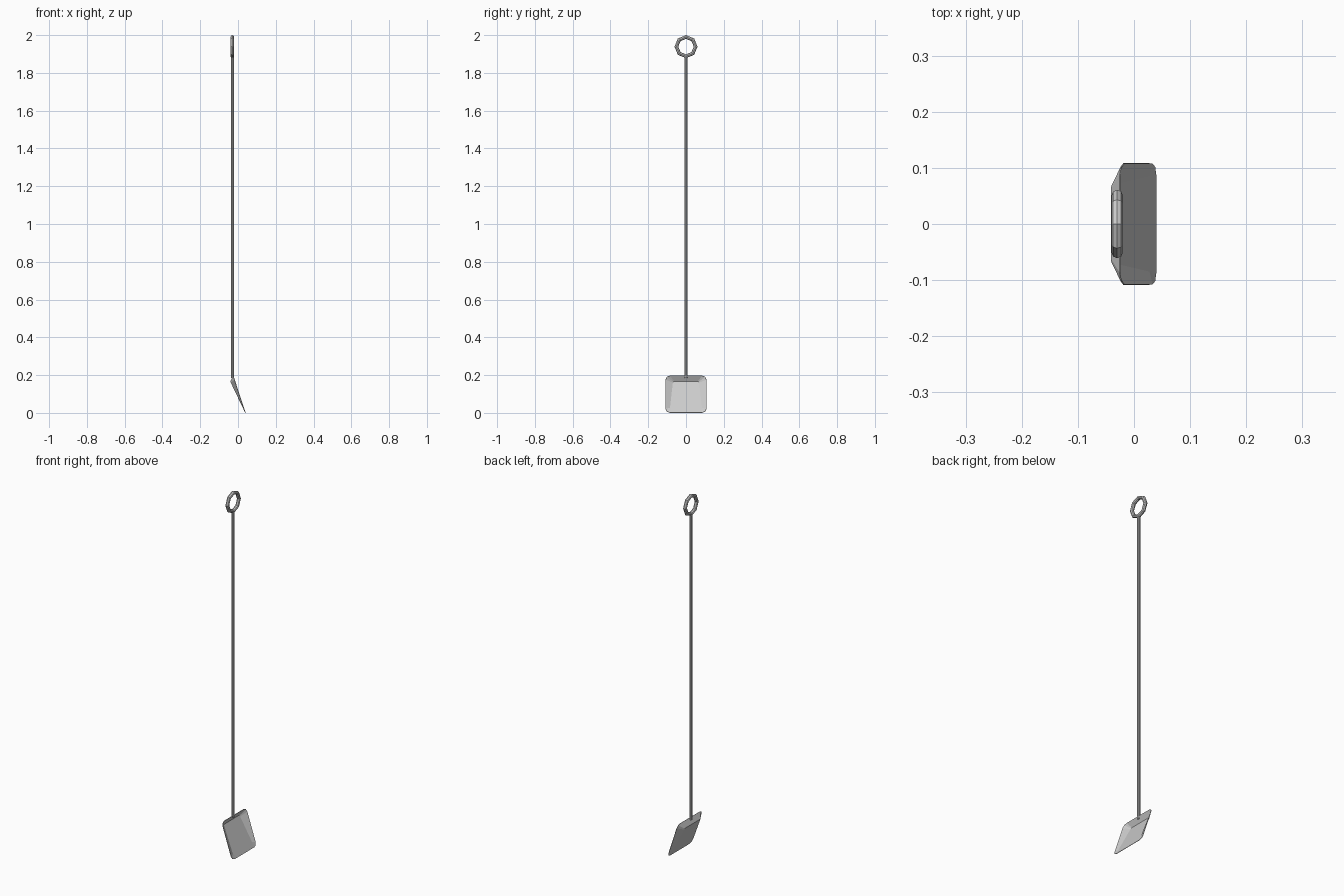
import bpy, bmesh, math
from mathutils import Vector

if "Cube" in bpy.data.objects:
    bpy.data.objects.remove(bpy.data.objects["Cube"])

# Blade frame: s runs down the tilted blade, depth runs out of its back
TOP, TIP = Vector((-0.025, 0, 0.197)), Vector((0.039, 0, 0.001))
DOWN = (TIP - TOP).normalized()
BACK = Vector((DOWN.z, 0, -DOWN.x))
LENGTH = (TIP - TOP).length
WALL = 0.024


def rounded_loop(bm, s0, s1, half_top, half_bottom, radius, depth, steps=2):
    """Rounded four-sided loop of vertices lying on the tilted blade."""
    verts = []
    corners = [(half_bottom - radius, s1 - radius, 0),
               (-half_bottom + radius, s1 - radius, 90),
               (-half_top + radius, s0 + radius, 180),
               (half_top - radius, s0 + radius, 270)]
    for y, s, start in corners:
        for i in range(steps + 1):
            a = math.radians(start + 90 * i / steps)
            ss = s + radius * math.sin(a)
            p = TOP + DOWN * ss + BACK * depth(ss)
            p.y = y + radius * math.cos(a)
            verts.append(bm.verts.new(p))
    return verts


# Blade: shallow pan, deepest at the handle and tapering to the tip
bm = bmesh.new()
rim = rounded_loop(bm, 0, LENGTH, 0.108, 0.108, 0.022, lambda s: 0)
floor = rounded_loop(bm, WALL, LENGTH - 0.02, 0.07, 0.085, 0.008,
                     lambda s: WALL * (LENGTH - s) / (LENGTH - WALL))
n = len(rim)
for i in range(n):
    j = (i + 1) % n
    bm.faces.new((rim[i], rim[j], floor[j], floor[i]))
bm.faces.new(floor)
bmesh.ops.recalc_face_normals(bm, faces=bm.faces)
mesh = bpy.data.meshes.new("blade")
bm.to_mesh(mesh)
bm.free()
blade = bpy.data.objects.new("blade", mesh)
bpy.context.collection.objects.link(blade)
thick = blade.modifiers.new("thickness", 'SOLIDIFY')
thick.thickness = 0.002
thick.offset = 0

# Handle: long thin rod
z0, z1 = 0.184, 1.89
bpy.ops.mesh.primitive_cylinder_add(vertices=8, radius=0.0075, depth=z1 - z0,
                                    location=(-0.03, 0, (z0 + z1) / 2))
bpy.context.object.name = "handle"

# Hanging ring: octagonal loop facing sideways
bpy.ops.mesh.primitive_torus_add(major_segments=8, minor_segments=8,
                                 major_radius=0.051, minor_radius=0.01,
                                 location=(-0.03, 0, 1.939),
                                 rotation=(0, math.pi / 2, 0))
bpy.context.object.name = "hanging_ring"
